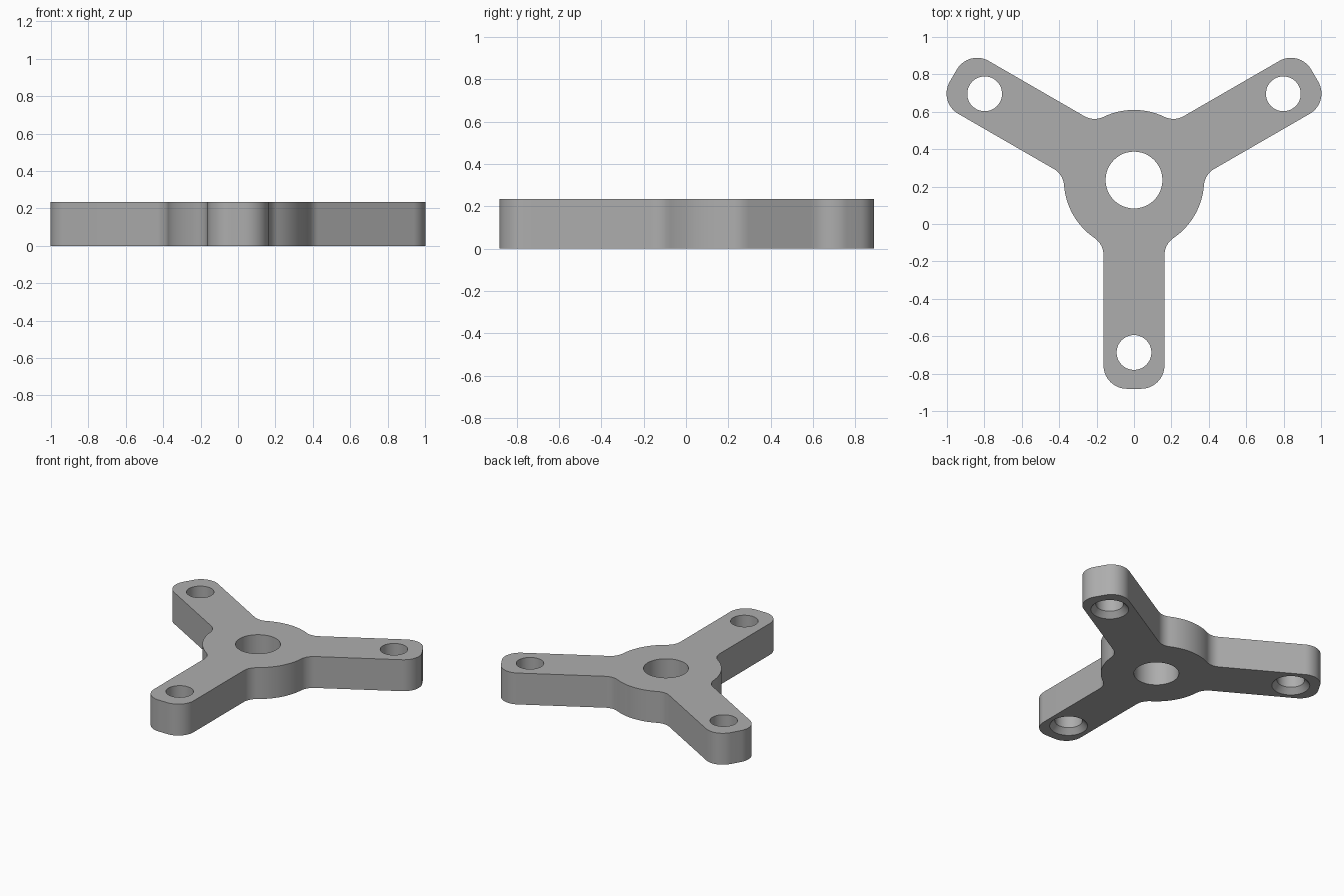
import bpy, bmesh
from math import sin, cos, pi, radians, sqrt, atan2
from mathutils import Vector, Matrix

CENTRE_Y = 0.235
HEIGHT = 0.234
HUB_R, FILLET_R = 0.375, 0.11
ARM_HALF, ARM_LEN, CORNER_R = 0.163, 1.116, 0.125
BORE_R = 0.152
HOLE_R, HOLE_DIST = 0.093, 0.922
SINK_R, SINK_DEPTH = 0.128, 0.04

cube = bpy.data.objects.get("Cube")
if cube:
    bpy.data.objects.remove(cube, do_unlink=True)

grey = bpy.data.materials.new("plain grey")
grey.use_nodes = True
colour = (0.42, 0.42, 0.42, 1)
grey.diffuse_color = colour
grey.node_tree.nodes["Principled BSDF"].inputs["Base Color"].default_value = colour


def arc(centre, radius, start, end, steps):
    return [Vector((centre[0] + radius * cos(start + (end - start) * i / steps),
                    centre[1] + radius * sin(start + (end - start) * i / steps), 0))
            for i in range(steps + 1)]


def make_object(name, bm):
    bmesh.ops.recalc_face_normals(bm, faces=bm.faces)
    mesh = bpy.data.meshes.new(name)
    bm.to_mesh(mesh)
    bm.free()
    mesh.materials.append(grey)
    obj = bpy.data.objects.new(name, mesh)
    bpy.context.collection.objects.link(obj)
    return obj


def third_outline():
    """One arm along +x with its fillets and the hub arc that follows it."""
    off = ARM_HALF + FILLET_R
    along = sqrt((HUB_R + FILLET_R) ** 2 - off ** 2)
    hub_angle = atan2(off, along)
    tip, side = ARM_LEN - CORNER_R, ARM_HALF - CORNER_R
    pts = arc((along, -off), FILLET_R, pi - hub_angle, pi / 2, 12)
    pts += arc((tip, -side), CORNER_R, -pi / 2, 0, 14)
    pts += arc((tip, side), CORNER_R, 0, pi / 2, 14)
    pts += arc((along, off), FILLET_R, -pi / 2, hub_angle - pi, 12)
    pts += arc((0, 0), HUB_R, hub_angle, radians(120) - hub_angle, 16)[1:-1]
    return pts


def lathe(name, profile, x, y, segments=48):
    """Round cutter from (radius, z) rings, capped at both ends."""
    bm = bmesh.new()
    rings = [[bm.verts.new((x + r * cos(2 * pi * i / segments),
                            y + r * sin(2 * pi * i / segments), z))
              for i in range(segments)] for r, z in profile]
    for low, high in zip(rings, rings[1:]):
        for i in range(segments):
            j = (i + 1) % segments
            bm.faces.new((low[i], low[j], high[j], high[i]))
    bm.faces.new(rings[0])
    bm.faces.new(rings[-1])
    obj = make_object(name, bm)
    obj.hide_render = True
    return obj


# Three-armed plate
arm_angles = [radians(a) for a in (-90, 30, 150)]
bm = bmesh.new()
outline = [bm.verts.new(Matrix.Rotation(a, 3, 'Z') @ p + Vector((0, CENTRE_Y, 0)))
           for a in arm_angles for p in third_outline()]
base = bm.faces.new(outline)
top = bmesh.ops.extrude_face_region(bm, geom=[base])
bmesh.ops.translate(bm, vec=(0, 0, HEIGHT),
                    verts=[v for v in top["geom"] if isinstance(v, bmesh.types.BMVert)])
plate = make_object("three_arm_plate", bm)

# Centre bore and screw holes with a bevelled mouth underneath
over = 0.05
slope = (SINK_R - HOLE_R) / SINK_DEPTH
cutters = [lathe("centre_bore_cutter", [(BORE_R, -over), (BORE_R, HEIGHT + over)], 0, CENTRE_Y)]
hole_profile = [(SINK_R + slope * over, -over), (HOLE_R, SINK_DEPTH), (HOLE_R, HEIGHT + over)]
for a in arm_angles:
    cutters.append(lathe("screw_hole_cutter", hole_profile,
                         HOLE_DIST * cos(a), CENTRE_Y + HOLE_DIST * sin(a)))

bpy.ops.object.select_all(action='DESELECT')
plate.select_set(True)
bpy.context.view_layer.objects.active = plate
for cutter in cutters:
    mod = plate.modifiers.new("hole", 'BOOLEAN')
    mod.operation = 'DIFFERENCE'
    mod.solver = 'EXACT'
    mod.object = cutter
    bpy.ops.object.modifier_apply(modifier=mod.name)
    bpy.data.objects.remove(cutter, do_unlink=True)

bpy.ops.object.shade_smooth_by_angle(angle=radians(30))
